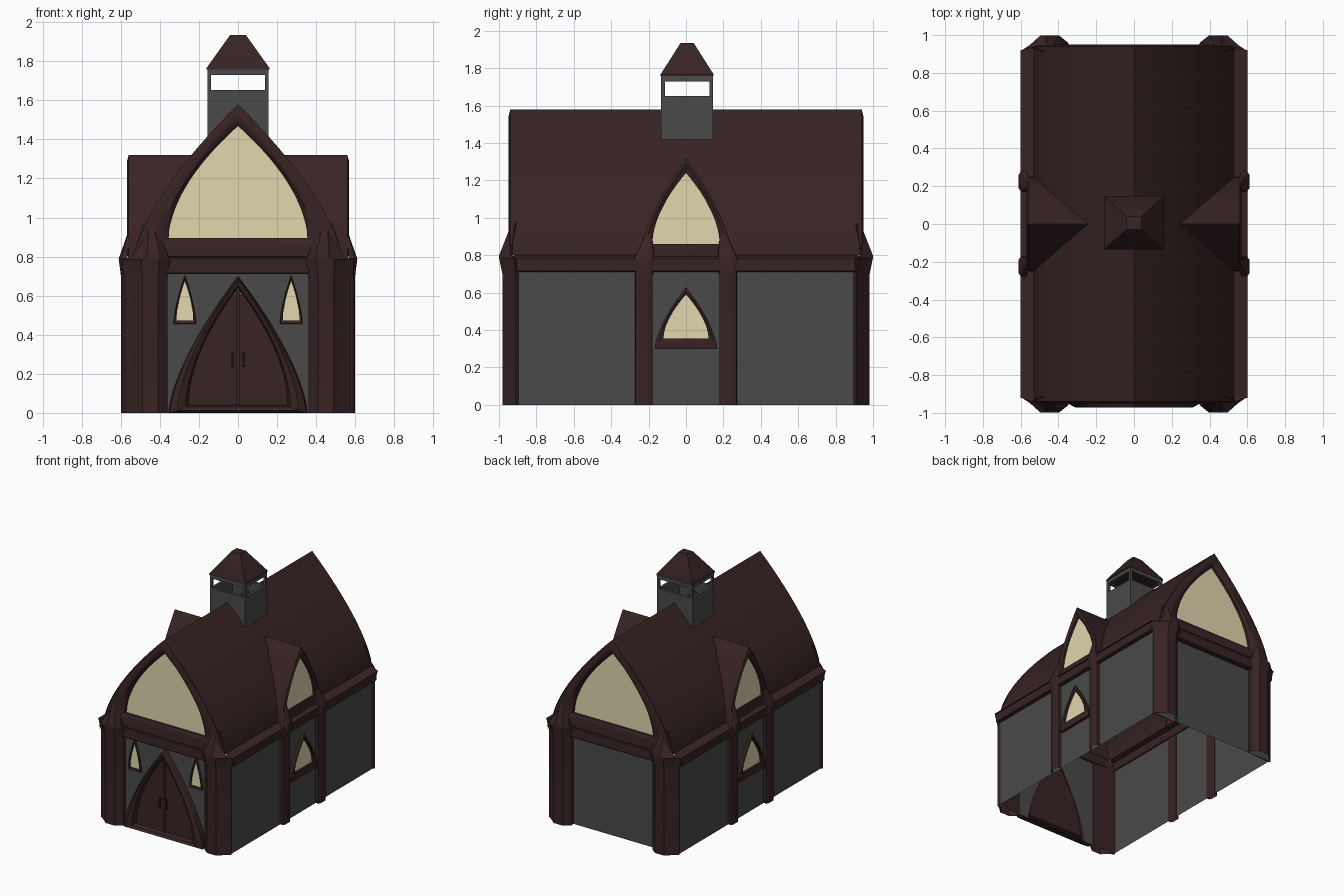
import bpy, bmesh, math
from mathutils import Matrix, Vector

if "Cube" in bpy.data.objects:
    bpy.data.objects.remove(bpy.data.objects["Cube"])


def material(name, rgb):
    m = bpy.data.materials.new(name)
    m.diffuse_color = (*rgb, 1)
    m.use_nodes = True
    m.node_tree.nodes["Principled BSDF"].inputs["Base Color"].default_value = m.diffuse_color
    return m


RED = material("dark red wood", (0.039, 0.017, 0.0175))
GREY = material("grey wall", (0.068, 0.068, 0.068))
CREAM = material("cream glass", (0.75, 0.68, 0.43))
N = 14
P, Q = 1.5, 1.8  # roundness of outer and inner pointed arches
FRONT, RIGHT, BACK, LEFT = range(4)


def finish(bm, name, mat, smooth=True, recalc=True):
    if recalc:
        bmesh.ops.recalc_face_normals(bm, faces=bm.faces)
    me = bpy.data.meshes.new(name)
    bm.to_mesh(me)
    bm.free()
    ob = bpy.data.objects.new(name, me)
    bpy.context.collection.objects.link(ob)
    me.materials.append(mat)
    if smooth:
        bpy.context.view_layer.objects.active = ob
        ob.select_set(True)
        bpy.ops.object.shade_smooth_by_angle(angle=math.radians(35))
        ob.select_set(False)
    return ob


def loft(name, loops, mat, closed=True, cap=False):
    """Bridge a series of equally long 3D point loops."""
    bm = bmesh.new()
    rows = [[bm.verts.new(p) for p in loop] for loop in loops]
    n = len(rows[0])
    for a, b in zip(rows, rows[1:]):
        for i in range(n if closed else n - 1):
            j = (i + 1) % n
            bm.faces.new((a[i], a[j], b[j], b[i]))
    if cap:
        bm.faces.new(rows[0])
        bm.faces.new(rows[-1])
    return finish(bm, name, mat)


def place(side, pts, d):
    """Put (u, z) points on one side of the house at distance d from the centre."""
    r = Matrix.Rotation(side * math.pi / 2, 3, 'Z')
    return [r @ Vector((u, -d, z)) for u, z in pts]


def arch(w, z0, h, cx=0, p=P):
    half = [(w * (1 - (i / N) ** p), z0 + h * i / N) for i in range(N + 1)]
    return [(cx + x, z) for x, z in half] + [(cx - x, z) for x, z in half[-2::-1]]


def face(name, side, pts, d, mat):
    bm = bmesh.new()
    f = bm.faces.new([bm.verts.new(p) for p in place(side, pts, d)])
    f.normal_update()
    return finish(bm, name, mat, False, False)


def window(name, side, loops, glass_d, cx=0):
    """Wooden arch frame lofted through (w, z0, h, depth, roundness) loops, with a glass pane."""
    loft(name + "_frame", [place(side, arch(w, z, h, cx, p), d) for w, z, h, d, p in loops], RED)
    w, z, h, _, p = loops[-1]
    face(name + "_glass", side, arch(w, z, h, cx, p), glass_d, CREAM)


def box(name, lo, hi, mat, bevel=0.0):
    bm = bmesh.new()
    bmesh.ops.create_cube(bm, size=1)
    for v in bm.verts:
        v.co = [lo[i] + (v.co[i] + 0.5) * (hi[i] - lo[i]) for i in range(3)]
    if bevel:
        bmesh.ops.bevel(bm, geom=bm.edges[:], offset=bevel, segments=1, affect='EDGES')
    return finish(bm, name, mat, False)


def pillar(name, foot, centre, levels, sx, sy):
    """Stack a footprint through (z, scale, x shift, y shift) levels."""
    cx, cy = centre
    loft(name, [[(sx * (cx + dx + (x - cx) * s), sy * (cy + dy + (y - cy) * s), z) for x, y in foot]
                for z, s, dx, dy in levels], RED)


# main roof, a pointed barrel with flared eaves, open at the bottom
RW, RZ, RH = 0.53, 0.79, 0.79
prof = [(0.602, 0.785)] + arch(RW, RZ + 0.012, RH - 0.012) + [(-0.602, 0.785)]
loft("main_roof", [[(x, y, z) for x, z in prof] for y in (-0.92, 0.92)], RED, closed=False)
prof = prof[1:-1]
for y in (-0.94, 0.92):
    loft("roof_edge", [[(x, y + d, z) for x, z in prof] for d in (0, 0.02)], RED, closed=False)


def roof_x(z):
    return RW * (1 - max(0, (z - RZ) / RH) ** P)


# walls; the front wall has an arched doorway
doorway = arch(0.27, 0, 0.64)[::-1]
face("front_wall", FRONT, [(-0.56, 0)] + doorway + [(0.56, 0), (0.56, 0.76), (-0.56, 0.76)], 0.91, GREY)
for side, hw, d in ((RIGHT, 0.915, 0.565), (BACK, 0.56, 0.91), (LEFT, 0.915, 0.565)):
    face("wall", side, [(-hw, 0), (hw, 0), (hw, 0.76), (-hw, 0.76)], d, GREY)

# eave beams and gable beams
for s in (-1, 1):
    box("eave_beam", (min(s * 0.555, s * 0.595), -0.91, 0.71), (max(s * 0.555, s * 0.595), 0.91, 0.786), RED, 0.006)
    box("gable_beam", (-0.5, min(s * 0.90, s * 0.95), 0.71), (0.5, max(s * 0.90, s * 0.95), 0.795), RED, 0.006)

# corner pillars and side posts with flared capitals that taper into the gable frames
corner = [(0.36, 0.905), (0.36, 0.94), (0.41, 0.98), (0.49, 0.98), (0.54, 0.935), (0.578, 0.91), (0.565, 0.895)]
post = [(0.56, 0.178), (0.588, 0.18), (0.598, 0.195), (0.598, 0.255), (0.588, 0.27), (0.56, 0.272)]
for sx in (-1, 1):
    for sy in (-1, 1):
        pillar("corner_pillar", corner, (0.46, 0.905), [(0, 1, 0, 0), (0.69, 1, 0, 0), (0.785, 1.15, 0, 0.008),
               (0.80, 0.85, -0.02, 0.03), (0.97, 0.3, -0.01, 0.005)], sx, sy)
        pillar("side_post", post, (0.55, 0.225), [(0, 1, 0, 0), (0.69, 1, 0, 0), (0.79, 1.15, 0.006, 0),
               (0.80, 1.05, 0.006, -0.005), (0.93, 0.25, 0, -0.03)], sx, sy)

# gable windows front and back
for side in (FRONT, BACK):
    window("gable_window", side, [(0.53, 0.79, 0.79, 0.94, P), (0.48, 0.80, 0.735, 0.95, P),
                                  (0.395, 0.865, 0.64, 0.945, 1.65), (0.355, 0.895, 0.575, 0.925, Q),
                                  (0.355, 0.895, 0.575, 0.895, Q)], 0.905)

# dormers with their roofs, and lower side windows
for side in (RIGHT, LEFT):
    window("dormer_window", side, [(0.25, 0.79, 0.53, 0.56, P), (0.22, 0.815, 0.475, 0.568, 1.6),
                                   (0.18, 0.86, 0.38, 0.555, Q), (0.18, 0.86, 0.38, 0.53, Q)], 0.538)
    outline = arch(0.25, 0.79, 0.53)
    inner = [place(side, [p], roof_x(p[1]) - 0.003)[0] for p in outline]
    loft("dormer_roof", [place(side, outline, 0.56), inner], RED, closed=False)
    window("side_window", side, [(0.168, 0.30, 0.33, 0.565, P), (0.168, 0.30, 0.33, 0.588, P),
                                 (0.145, 0.325, 0.285, 0.595, 1.6), (0.120, 0.355, 0.235, 0.588, Q),
                                 (0.120, 0.355, 0.235, 0.567, Q)], 0.571)

# small windows beside the door
for cx in (-0.272, 0.272):
    window("small_window", FRONT, [(0.058, 0.455, 0.25, 0.91, P), (0.055, 0.457, 0.243, 0.93, P),
                                   (0.043, 0.472, 0.205, 0.925, Q), (0.043, 0.472, 0.205, 0.912, Q)], 0.915, cx)

# door surround
loft("door_frame", [place(FRONT, arch(w, z, h, 0, p), d) for w, z, h, d, p in
                    ((0.355, 0, 0.70, 0.91, P), (0.35, 0, 0.695, 0.95, P), (0.31, 0.012, 0.675, 0.972, 1.6),
                     (0.27, 0.03, 0.62, 0.96, 1.75), (0.255, 0.04, 0.60, 0.92, Q))], RED)

# two door leaves with recessed panels, and handles
half = [p for p in arch(0.255, 0.04, 0.60, 0, Q) if p[0] > 0.008]
half += [(0.004, half[-1][1] + 0.01), (0.004, 0.04)]
box("door_gap_strip", (-0.008, -0.938, 0.04), (0.008, -0.932, 0.63), RED)
for s in (-1, 1):
    bm = bmesh.new()
    f = bm.faces.new([bm.verts.new(p) for p in place(FRONT, [(s * x, z) for x, z in half], 0.94)])
    f.normal_update()
    if f.normal.y > 0:
        f.normal_flip()
    bmesh.ops.inset_region(bm, faces=[f], thickness=0.022, depth=0)
    bmesh.ops.inset_region(bm, faces=[f], thickness=0.008, depth=-0.014)
    finish(bm, "door_leaf", RED, False, False)
    x = s * 0.028
    box("door_handle", (x - 0.006, -0.962, 0.235), (x + 0.006, -0.948, 0.31), RED, 0.003)
    for z in (0.235, 0.30):
        box("handle_mount", (x - 0.008, -0.955, z), (x + 0.008, -0.938, z + 0.01), RED)


# bell tower: hollow base, corner posts, rim and cap
def rect(a, b, z):
    return [(x * a, y * b + 0.006, z) for x, y in ((-1, -1), (1, -1), (1, 1), (-1, 1))]


A, B, T = 0.157, 0.139, 0.02
loft("tower_base", [rect(A, B, 1.40), rect(A, B, 1.652), rect(A - T, B - T, 1.652), rect(A - T, B - T, 1.44)], GREY)
loft("tower_rim", [rect(A - T, B - T, 1.73), rect(A, B, 1.73), rect(A, B, 1.765)], GREY)
for sx in (-1, 1):
    for sy in (-1, 1):
        xs = sorted((sx * A, sx * (A - T)))
        ys = sorted((sy * B + 0.006, sy * (B - T) + 0.006))
        box("tower_post", (xs[0], ys[0], 1.65), (xs[1], ys[1], 1.732), GREY)
loft("tower_cap", [rect(A + 0.003, B + 0.003, 1.757), rect(A + 0.003, B + 0.003, 1.767), rect(0.04, 0.035, 1.935)], RED, cap=True)
